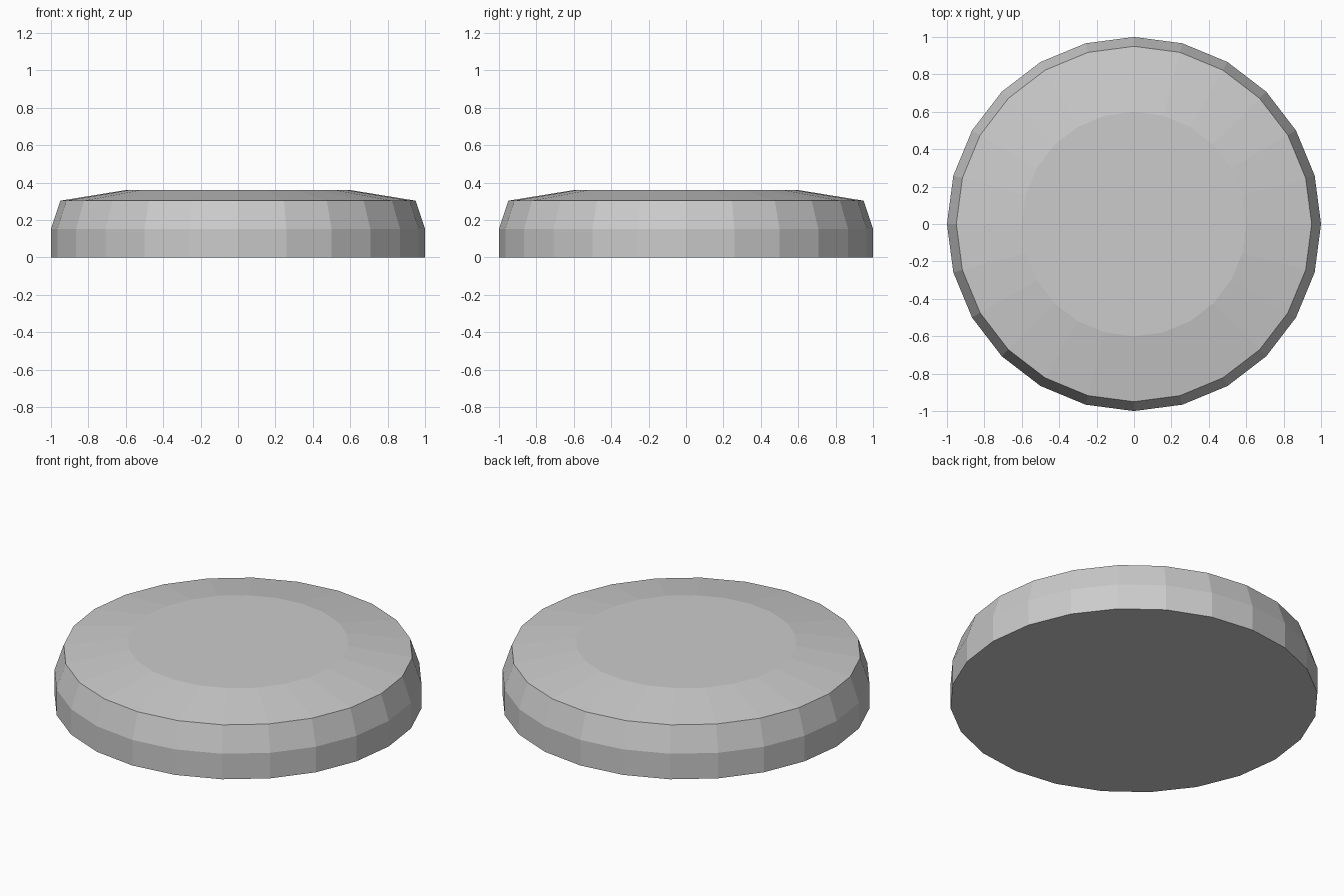
import bpy, bmesh
from math import cos, sin, tau

if "Cube" in bpy.data.objects:
    bpy.data.objects.remove(bpy.data.objects["Cube"])

SIDES = 24
# Outline from base to top: (radius, height)
PROFILE = [(1.0, 0.0), (1.0, 0.153), (0.95, 0.303), (0.6, 0.36)]


def lathe(name, profile, sides):
    bm = bmesh.new()
    rings = [[bm.verts.new((r * cos(tau * i / sides), r * sin(tau * i / sides), z))
              for i in range(sides)] for r, z in profile]
    for low, high in zip(rings, rings[1:]):
        for i in range(sides):
            j = (i + 1) % sides
            bm.faces.new((low[i], low[j], high[j], high[i]))
    bm.faces.new(rings[0][::-1])
    bm.faces.new(rings[-1])
    mesh = bpy.data.meshes.new(name)
    bm.to_mesh(mesh)
    bm.free()
    obj = bpy.data.objects.new(name, mesh)
    bpy.context.collection.objects.link(obj)
    return obj


# Round faceted disc with sloped rim and flat top
lathe("round_disc", PROFILE, SIDES)
